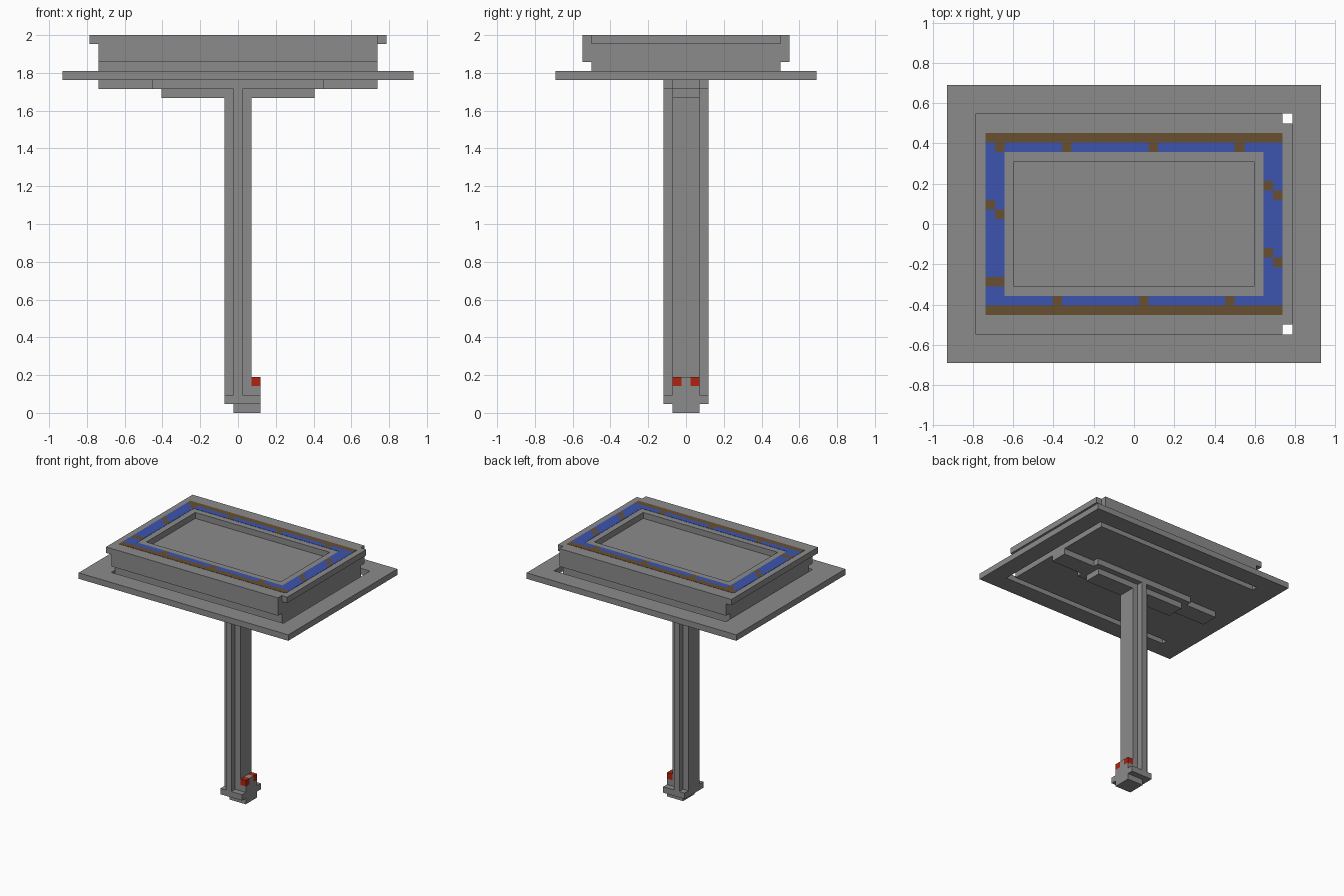
import bpy
import bmesh
from mathutils import Vector

if "Cube" in bpy.data.objects:
    bpy.data.objects.remove(bpy.data.objects["Cube"], do_unlink=True)

U = 2 / 42      # one block
SKIN = 0.04     # thickness of the painted tiles, in blocks


def material(name, rgb):
    m = bpy.data.materials.new(name)
    m.use_nodes = True
    m.diffuse_color = (*rgb, 1)
    m.node_tree.nodes["Principled BSDF"].inputs["Base Color"].default_value = (*rgb, 1)
    return m


grey = material("stone grey", (0.26, 0.26, 0.26))
blue = material("water blue", (0.045, 0.09, 0.43))
brown = material("earth brown", (0.14, 0.08, 0.03))
red = material("signal red", (0.43, 0.017, 0.005))


def build(name, mat, *boxes):
    """One object from boxes given as (x0, x1, y0, y1, z0, z1) in blocks."""
    bm = bmesh.new()
    for x0, x1, y0, y1, z0, z1 in boxes:
        lo, hi = Vector((x0, y0, z0)), Vector((x1, y1, z1))
        for v in bmesh.ops.create_cube(bm, size=1)["verts"]:
            v.co = ((lo + hi) / 2 + v.co * (hi - lo)) * U
    mesh = bpy.data.meshes.new(name)
    bm.to_mesh(mesh)
    bm.free()
    mesh.materials.append(mat)
    ob = bpy.data.objects.new(name, mesh)
    bpy.context.collection.objects.link(ob)
    return ob


def block(x, y, z0, z1):
    """A box centred on the vertical axis, from half widths."""
    return (-x, x, -y, y, z0, z1)


def cut(ob, *boxes):
    """Subtract boxes from an object."""
    for b in boxes:
        cutter = build("cutter", grey, b)
        cutter.hide_render = True
        mod = ob.modifiers.new("cut", "BOOLEAN")
        mod.operation, mod.solver, mod.object = "DIFFERENCE", "EXACT", cutter
        bpy.context.view_layer.objects.active = ob
        bpy.ops.object.modifier_apply(modifier=mod.name)
        bpy.data.objects.remove(cutter, do_unlink=True)


# Column with ribs, foot and catch
build("column", grey, block(1.5, 1.5, 1, 37), block(0.5, 2.5, 1, 37))
build("foot", grey, (-0.5, 2.5, -1.5, 1.5, 0, 1), (-1.5, 2.5, -2.5, 2.5, 1, 2))
build("catch", grey, (1.5, 2.5, -1.5, 1.5, 1, 3), (1.5, 2.5, -0.5, 0.5, 3, 4))
for side, y in (("left", 0.5), ("right", -1.5)):
    build("catch_light_" + side, red, (1.5, 2.5, y, y + 1, 3, 4))

# Stepped beams under the plate
build("long_beam", grey, block(15.5, 1.5, 36, 37))
build("wide_beam", grey, block(9.5, 2.5, 36, 37))
build("short_beam", grey, block(8.5, 1.5, 35, 36))

# Plate with slots on three sides
plate = build("plate", grey, block(19.5, 14.5, 37, 38))
cut(plate, (15.5, 16.5, -11.5, 11.5, 36, 39),
    (-15.5, 16, 10.5, 11.5, 36, 39), (-15.5, 16, -11.5, -10.5, 36, 39))

# Raised housing with a sunken centre and end lips
build("housing_base", grey, block(15.5, 10.5, 38, 39))
housing = build("housing", grey, block(15.5, 11.5, 39, 42))
cut(housing, block(12.5, 6.5, 41, 43))
build("right_lip", grey, (-16.5, -15.5, -11.5, 11.5, 41, 42))
build("left_lip", grey, (15.5, 16.5, -10.5, 10.5, 41, 42))

# Painted border: outer brown bands, then single tiles, the rest blue
# Brown tiles by the lower corner of their cell
spots = {(-14.5, 7.5), (-7.5, 7.5), (1.5, 7.5), (10.5, 7.5),
         (-8.5, -8.5), (0.5, -8.5), (9.5, -8.5),
         (14.5, 2.5), (13.5, 3.5), (13.5, -3.5), (14.5, -4.5),
         (-15.5, 1.5), (-14.5, 0.5), (-15.5, -6.5), (-14.5, -6.5)}
tiles = {"blue": [], "brown": []}
for i in range(31):
    for j in range(19):
        x, y = i - 15.5, j - 9.5
        if -13.5 <= x < 13.5 and -7.5 <= y < 7.5:
            continue
        outer = j in (0, 18)
        kind = "brown" if outer or (x, y) in spots else "blue"
        tiles[kind].append((x, x + 1, y, y + 1, 42, 42 + SKIN))
build("border_blue_tiles", blue, *tiles["blue"])
build("border_brown_tiles", brown, *tiles["brown"])
